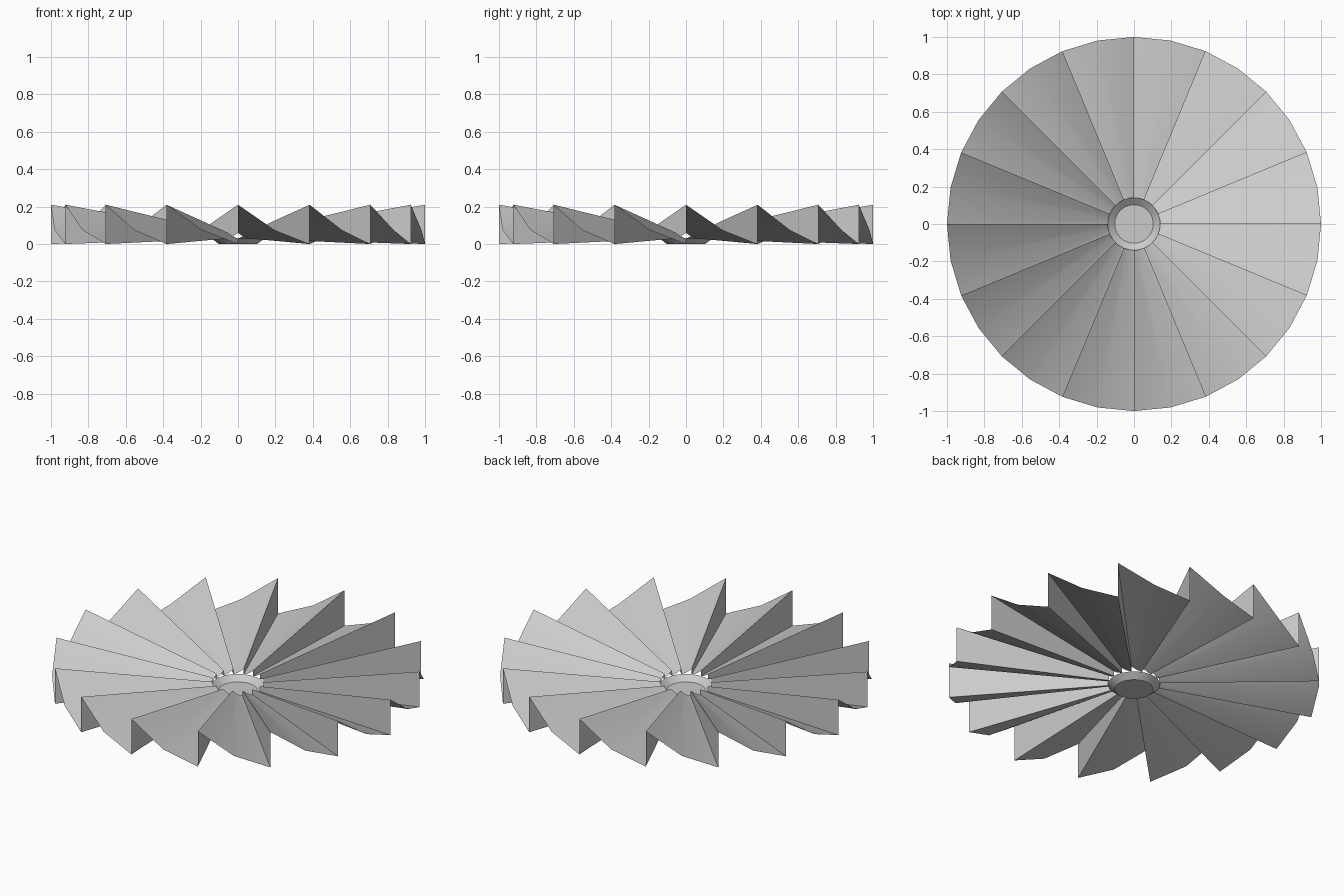
import bpy, bmesh, math

if "Cube" in bpy.data.objects:
    bpy.data.objects.remove(bpy.data.objects["Cube"])

BLADES = 16
STEP = 2 * math.pi / BLADES
R_HUB, R_RIM = 0.14, 1.0


def finish(name, bm):
    mesh = bpy.data.meshes.new(name)
    bm.to_mesh(mesh)
    bm.free()
    obj = bpy.data.objects.new(name, mesh)
    bpy.context.collection.objects.link(obj)
    bpy.context.view_layer.objects.active = obj
    obj.select_set(True)
    bpy.ops.object.shade_smooth_by_angle(angle=math.radians(30))
    obj.select_set(False)
    return obj


def polar(bm, r, a, z):
    return bm.verts.new((r * math.cos(a), r * math.sin(a), z))


# Pleated fan: each twisted blade falls from its high edge to its low edge,
# then an upright wall rises to the next blade
profile = [(0.0, 0.06, 0.21), (0.5, 0.04, 0.075), (1.0, 0.03, 0.0)]
bm = bmesh.new()
stations = []
for i in range(BLADES):
    for t, z_root, z_rim in profile:
        a = (i + t) * STEP
        stations.append((polar(bm, R_HUB, a, z_root), polar(bm, R_RIM, a, z_rim)))
for k, (root, rim) in enumerate(stations):
    root2, rim2 = stations[(k + 1) % len(stations)]
    bm.faces.new((root, rim, rim2, root2))
finish("pleated_blades", bm)

# Shallow open bowl in the centre
bm = bmesh.new()
n = 32
low = [polar(bm, 0.103, 2 * math.pi * k / n, 0.0) for k in range(n)]
top = [polar(bm, R_HUB, 2 * math.pi * k / n, 0.03) for k in range(n)]
bm.faces.new(low)
for k in range(n):
    j = (k + 1) % n
    bm.faces.new((low[j], low[k], top[k], top[j]))
finish("hub_bowl", bm)
